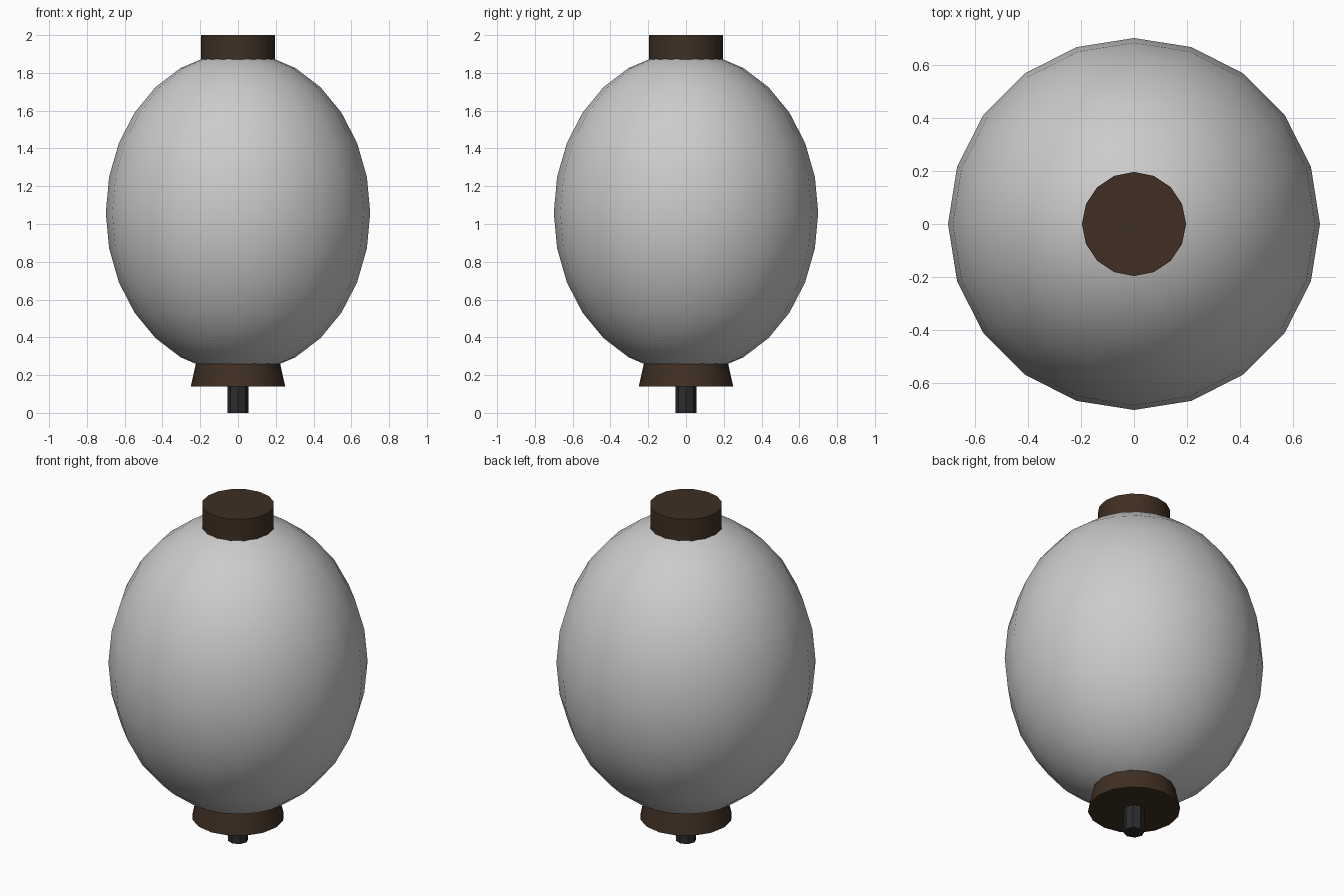
import bpy
import math

cube = bpy.data.objects.get("Cube")
if cube:
    bpy.data.objects.remove(cube, do_unlink=True)


def make_material(name, color):
    mat = bpy.data.materials.new(name)
    mat.use_nodes = True
    mat.diffuse_color = (*color, 1)
    bsdf = next(n for n in mat.node_tree.nodes if n.type == 'BSDF_PRINCIPLED')
    bsdf.inputs["Base Color"].default_value = (*color, 1)
    return mat


paper = make_material("pale grey paper", (0.6, 0.6, 0.6))
wood = make_material("dark brown wood", (0.05, 0.028, 0.016))
metal = make_material("black metal", (0.025, 0.025, 0.025))


def finish(name, mat, smooth_angle):
    obj = bpy.context.object
    obj.name = name
    obj.data.materials.append(mat)
    bpy.ops.object.shade_smooth_by_angle(angle=math.radians(smooth_angle))
    return obj


def tapered_part(name, mat, sides, r_bottom, r_top, z_bottom, z_top, turn=0):
    bpy.ops.mesh.primitive_cone_add(
        vertices=sides, radius1=r_bottom, radius2=r_top,
        depth=z_top - z_bottom, location=(0, 0, (z_bottom + z_top) / 2),
        rotation=(0, 0, turn))
    return finish(name, mat, 30)


# Rounded body
bpy.ops.mesh.primitive_uv_sphere_add(segments=20, ring_count=14, radius=1,
                                     location=(0, 0, 1.06))
bpy.context.object.scale = (0.7, 0.7, 0.85)
finish("lantern_body", paper, 60)

# Collars and the stub below
tapered_part("top_cap", wood, 16, 0.196, 0.196, 1.86, 2.0)
tapered_part("bottom_collar", wood, 16, 0.25, 0.222, 0.14, 0.265)
tapered_part("bottom_stub", metal, 8, 0.056, 0.056, 0.0, 0.15)
